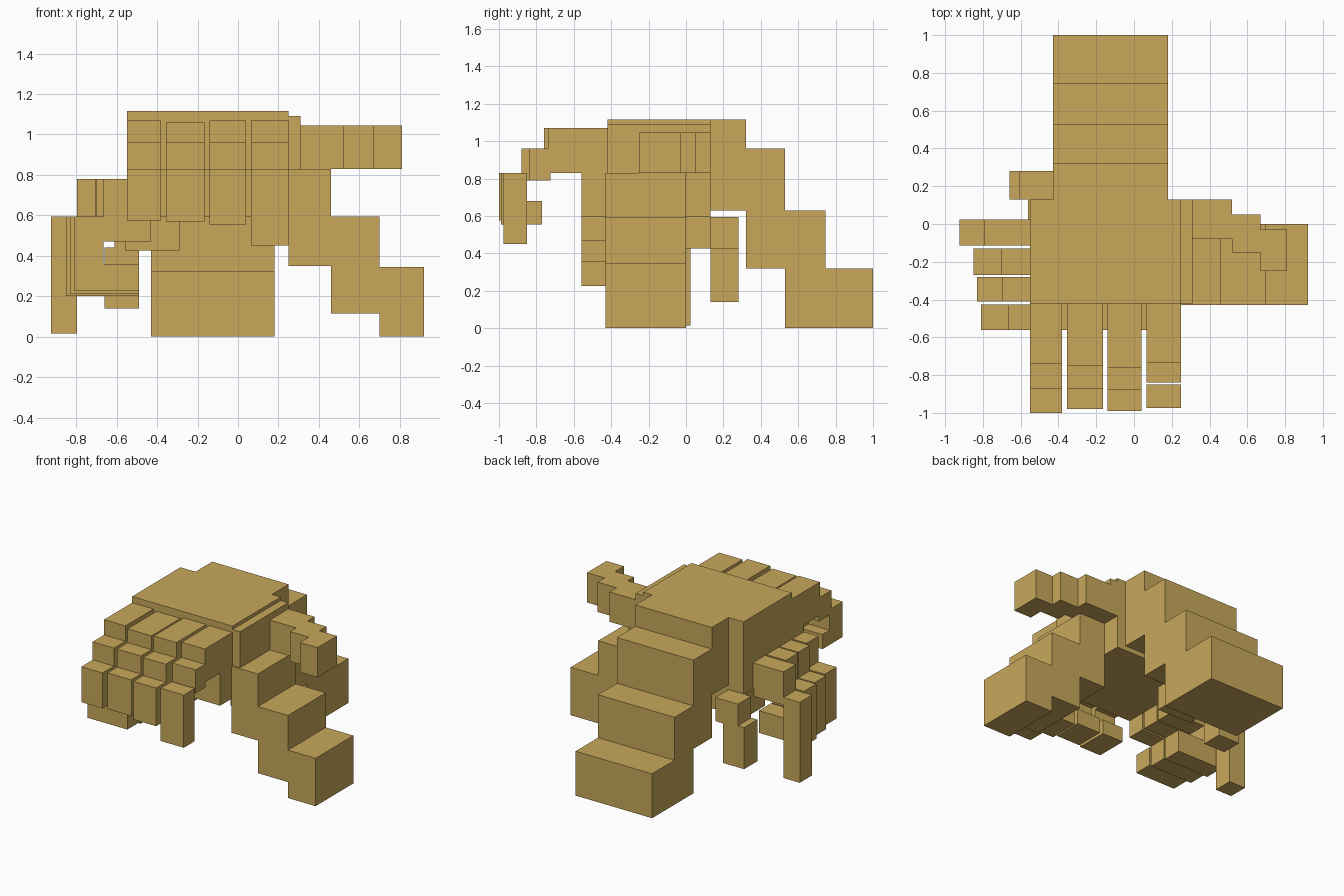
import bpy
import bmesh

old = bpy.data.objects.get("Cube")
if old:
    bpy.data.objects.remove(old, do_unlink=True)

COLOUR = (0.578, 0.386, 0.102, 1)
skin = bpy.data.materials.new("ochre_skin")
skin.use_nodes = True
skin.diffuse_color = COLOUR
skin.node_tree.nodes["Principled BSDF"].inputs["Base Color"].default_value = COLOUR


def block(name, xs, ys, zs):
    """Axis-aligned block from its x, y and z ranges."""
    bm = bmesh.new()
    bmesh.ops.create_cube(bm, size=1)
    for v in bm.verts:
        for axis, (low, high) in enumerate((xs, ys, zs)):
            v.co[axis] = low if v.co[axis] < 0 else high
    mesh = bpy.data.meshes.new(name)
    bm.to_mesh(mesh)
    bm.free()
    mesh.materials.append(skin)
    obj = bpy.data.objects.new(name, mesh)
    bpy.context.collection.objects.link(obj)
    return obj


# Upper hand: stepped forearm from the back, and palm
arm = (-0.43, 0.18)
block("upper_forearm_low", arm, (0.53, 1.0), (0, 0.32))
block("upper_forearm_mid", arm, (0.32, 0.745), (0.32, 0.63))
block("upper_forearm_high", arm, (0.125, 0.53), (0.63, 0.96))
block("upper_wrist", arm, (0.125, 0.32), (0.9, 1.115))
block("upper_palm", (-0.55, 0.25), (-0.42, 0.13), (0.83, 1.115))

# Upper fingers: x range, knuckle end, joint end, tip end, top, bottom
upper_fingers = {
    "little": ((-0.55, -0.38), -0.74, -0.87, -1.0, 1.07, 0.575),
    "ring": ((-0.355, -0.165), -0.75, -0.87, -0.98, 1.06, 0.57),
    "middle": ((-0.14, 0.04), -0.76, -0.88, -0.99, 1.07, 0.555),
    "index": ((0.065, 0.25), -0.735, -0.84, -0.975, 1.07, 0.45),
}
for label, (xs, knuckle, joint, tip, top, bottom) in upper_fingers.items():
    name = "upper_" + label
    block(name + "_base", xs, (knuckle, -0.41), (0.83, top))
    block(name + "_joint", xs, (joint, knuckle + 0.01), (0.79, 0.96))
    block(name + "_tip", xs, (tip, -0.85), (bottom, 0.83))
    if label != "index":
        block(name + "_curl", xs, (-0.86, -0.77), (bottom, 0.68))

# Upper thumb
block("upper_thumb_root", (0.25, 0.31), (-0.42, 0.13), (0.83, 1.09))
block("upper_thumb_base", (0.31, 0.52), (-0.08, 0.13), (0.83, 1.045))
block("upper_thumb_joint", (0.52, 0.67), (-0.15, 0.05), (0.83, 1.045))
block("upper_thumb_tip", (0.67, 0.81), (-0.25, -0.03), (0.83, 1.045))

# Lower hand: stepped forearm from the side, and palm
arm = (-0.43, 0.0)
block("lower_forearm_low", (0.70, 0.92), arm, (0, 0.345))
block("lower_forearm_mid", (0.46, 0.70), arm, (0.115, 0.595))
block("lower_forearm_high", (0.25, 0.46), arm, (0.35, 0.83))
block("lower_palm", (-0.55, 0.25), (-0.56, 0.13), (0.595, 0.83))

# Lower fingers: y range, knuckle end, tip end, bottom of base, bottom of tip
lower_fingers = {
    "little": ((-0.56, -0.425), -0.665, -0.81, 0.47, 0.225),
    "ring": ((-0.41, -0.28), -0.70, -0.83, 0.47, 0.21),
    "middle": ((-0.27, -0.13), -0.705, -0.85, 0.47, 0.2),
    "index": ((-0.115, 0.025), -0.795, -0.925, 0.54, 0.015),
}
for label, (ys, knuckle, tip, base, bottom) in lower_fingers.items():
    name = "lower_" + label
    block(name + "_base", (knuckle, -0.43), ys, (base, 0.78))
    block(name + "_tip", (tip, knuckle), ys, (bottom, 0.595))
    if label != "index":
        block(name + "_curl", (knuckle, -0.49), ys, (bottom, 0.36))

# Lower thumb
block("lower_thumb_root", (-0.56, -0.29), (-0.1, 0.13), (0.425, 0.595))
block("lower_thumb_base", (-0.61, -0.43), (0.13, 0.28), (0.425, 0.595))
block("lower_thumb_tip", (-0.66, -0.49), (0.13, 0.28), (0.14, 0.44))
